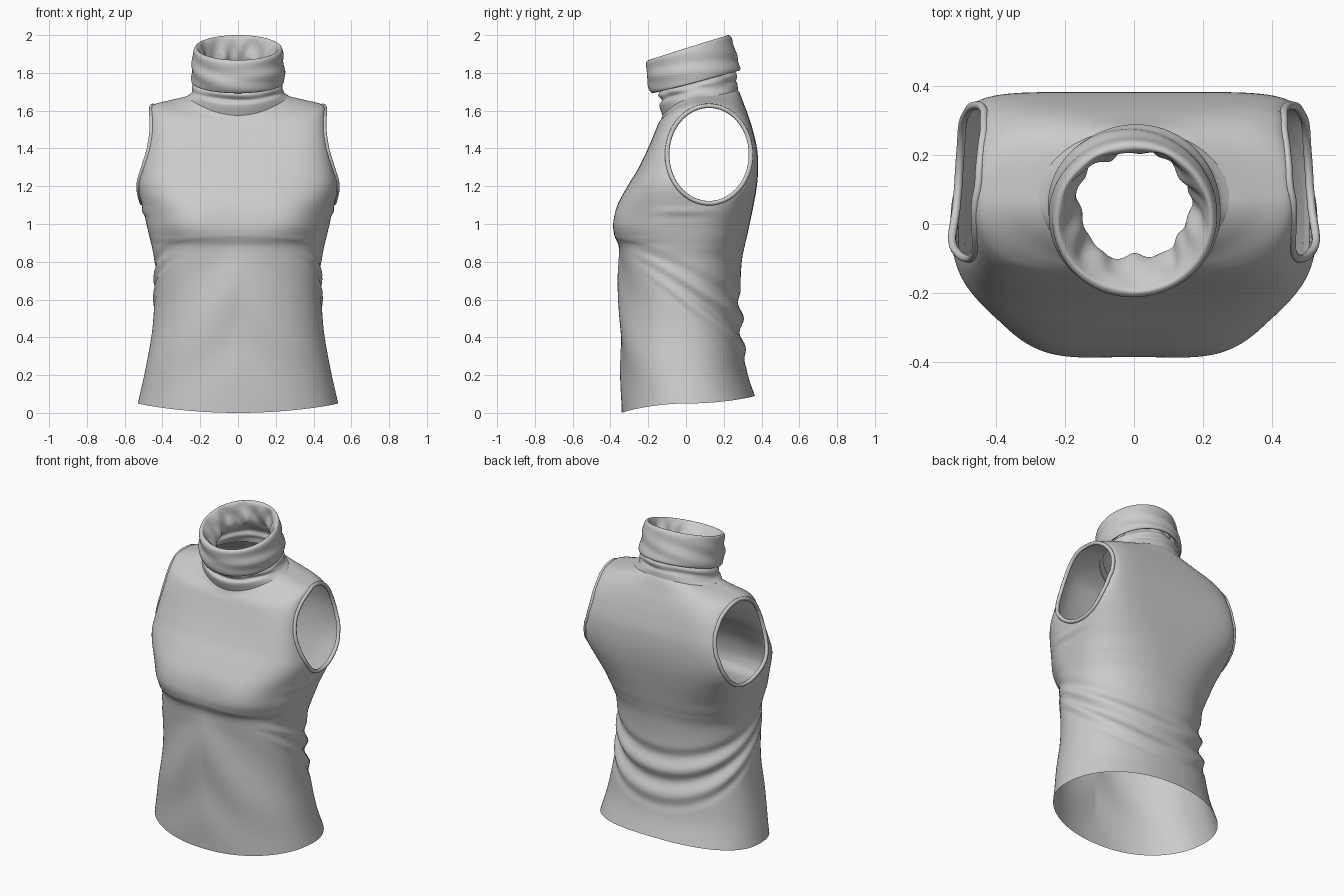
import bpy, bmesh, math

if "Cube" in bpy.data.objects:
    bpy.data.objects.remove(bpy.data.objects["Cube"])

COLS = 200


def spline(rows, steps):
    """Catmull-Rom interpolation through rows of ring parameters."""
    out = []
    n = len(rows)
    for i in range(n - 1):
        p0, p1, p2, p3 = (rows[max(i - 1, 0)], rows[i], rows[i + 1], rows[min(i + 2, n - 1)])
        for k in range(steps):
            t = k / steps
            out.append([0.5 * (2 * b + (c - a) * t + (2 * a - 5 * b + 4 * c - d) * t * t
                               + (3 * b - a - 3 * c + d) * t ** 3)
                        for a, b, c, d in zip(p0, p1, p2, p3)])
    out.append(list(rows[-1]))
    return out


def loft(rings, steps, offset, tilted=False):
    """Ring = front y, back y, half width, front and back squareness, z at front, side, back."""
    bm = bmesh.new()
    rows = spline(rings, steps)
    grid = []
    for r, (yf, yb, hw, nf, nb, zf, zs, zb) in enumerate(rows):
        line = []
        v = r / (len(rows) - 1)
        tilt = min(1, v / 0.2) if tilted else 0
        for c in range(COLS):
            a = 2 * math.pi * c / COLS
            ca, sa = math.cos(a), math.sin(a)
            n = nf if sa < 0 else nb
            k = (abs(ca) ** n + abs(sa) ** n) ** (-1 / n)
            x = hw * k * ca
            y = (yf + yb) / 2 + (yb - yf) / 2 * k * sa
            flat = zs + (zb - zf) / 2 * sa + ((zf + zb) / 2 - zs) * sa * sa
            draped = zs + ((zf if sa < 0 else zb) - zs) * sa * sa
            z = draped + (flat - draped) * tilt
            d = offset(a, z, v)
            line.append(bm.verts.new((x + d * ca, y + d * sa, z)))
        grid.append(line)
    for lo, hi in zip(grid, grid[1:]):
        for c in range(COLS):
            e = (c + 1) % COLS
            bm.faces.new((lo[c], lo[e], hi[e], hi[c]))
    return bm


def finish(bm, name):
    me = bpy.data.meshes.new(name)
    bm.to_mesh(me)
    bm.free()
    me.shade_smooth()
    ob = bpy.data.objects.new(name, me)
    bpy.context.collection.objects.link(ob)
    return ob


def cord(points, name, radius):
    cu = bpy.data.curves.new(name, 'CURVE')
    cu.dimensions = '3D'
    cu.bevel_depth = radius
    cu.bevel_resolution = 2
    sp = cu.splines.new('POLY')
    sp.points.add(len(points) - 1)
    for p, co in zip(sp.points, points):
        p.co = (*co, 1)
    sp.use_cyclic_u = True
    ob = bpy.data.objects.new(name, cu)
    bpy.context.collection.objects.link(ob)


def bell(x, centre, width):
    return math.exp(-((x - centre) / width) ** 2)


# Draped folds fanning from the underbust seam to the lower back
def body_folds(a, z, v):
    t = (1 + math.sin(a)) / 2
    top = 0.93 - 0.25 * t ** 1.1
    w = (top - z) / (0.10 + 0.33 * t)
    d = 0.004 / (1 + math.exp(-(z - top) / 0.004)) * math.exp(-max(0, z - top) / 0.05)
    if 0 < w < 1:
        amp = 0.015 * min(1, max(0, t - 0.12) * 1.6)
        d += amp * math.cos(2 * math.pi * 2.63 * w + 0.5 * math.cos(2 * a)) * math.sin(math.pi * w) ** 0.6
    # soft diagonal drape on the front
    if z < top:
        fan = abs(math.cos(a)) * 4 + z * 7
        d += 0.007 * math.sin(fan * 1.6) * (1 - t) * min(1, z * 3) * min(1, (top - z) * 6)
    # small tucks under the arms
    side = abs(math.cos(a)) ** 12
    d += 0.006 * side * math.cos(70 * (z - 1.07)) * bell(z, 1.06, 0.03)
    # bust fullness, flattened towards the sides
    if math.sin(a) < 0:
        off = math.degrees(math.acos(min(1, abs(math.cos(a)))))
        d += bell(z, 1.02, 0.13) * (0.010 * bell(off, 64, 13) - 0.024 * bell(off, 36, 16))
    return d


body = loft([
    (-0.340, 0.365, 0.530, 2.2, 2.2, 0.00, 0.05, 0.09),
    (-0.345, 0.325, 0.495, 2.2, 2.2, 0.18, 0.20, 0.21),
    (-0.350, 0.305, 0.470, 2.2, 2.2, 0.35, 0.35, 0.35),
    (-0.353, 0.292, 0.450, 2.2, 2.2, 0.50, 0.50, 0.50),
    (-0.355, 0.285, 0.438, 2.2, 2.2, 0.65, 0.65, 0.65),
    (-0.355, 0.295, 0.440, 2.3, 2.3, 0.80, 0.80, 0.80),
    (-0.357, 0.310, 0.455, 2.4, 2.5, 0.88, 0.88, 0.88),
    (-0.374, 0.322, 0.468, 2.6, 2.7, 0.93, 0.93, 0.93),
    (-0.383, 0.337, 0.485, 2.9, 3.0, 1.00, 1.00, 1.00),
    (-0.362, 0.358, 0.510, 2.9, 3.8, 1.10, 1.10, 1.10),
    (-0.310, 0.375, 0.530, 3.1, 5.0, 1.20, 1.20, 1.20),
    (-0.255, 0.382, 0.515, 3.6, 6.5, 1.29, 1.30, 1.30),
    (-0.210, 0.376, 0.492, 4.2, 7.0, 1.38, 1.40, 1.40),
    (-0.175, 0.353, 0.475, 4.3, 6.0, 1.46, 1.50, 1.50),
    (-0.150, 0.328, 0.467, 3.6, 4.0, 1.52, 1.58, 1.58),
    (-0.137, 0.305, 0.450, 2.6, 2.6, 1.545, 1.63, 1.64),
    (-0.130, 0.288, 0.360, 2.1, 2.1, 1.56, 1.655, 1.685),
    (-0.125, 0.275, 0.275, 2.0, 2.0, 1.575, 1.675, 1.71),
], 8, body_folds)

# Elliptical armholes
CY, CZ, RY, RZ = 0.122, 1.368, 0.222, 0.258


def radial(co):
    return math.hypot((co.y - CY) / RY, (co.z - CZ) / RZ)


bmesh.ops.delete(body, geom=[v for v in body.verts if abs(v.co.x) > 0.3 and radial(v.co) < 1],
                 context='VERTS')
rim = {v for e in body.edges if e.is_boundary for v in e.verts
       if abs(v.co.x) > 0.3 and 1.0 < v.co.z < 1.68}
for side, label in ((1, "left"), (-1, "right")):
    loop = sorted((v for v in rim if v.co.x * side > 0),
                  key=lambda v: math.atan2((v.co.z - CZ) / RZ, (v.co.y - CY) / RY))
    for v in loop:
        k = radial(v.co)
        v.co.y = CY + (v.co.y - CY) / k
        v.co.z = CZ + (v.co.z - CZ) / k
    for _ in range(12):
        xs = [v.co.x for v in loop]
        for i, v in enumerate(loop):
            v.co.x = (xs[i - 1] + 2 * xs[i] + xs[(i + 1) % len(xs)]) / 4
    cord([v.co.copy() for v in loop[::3]], label + "_armhole_trim", 0.012)
finish(body, "bodice")


# Neck tube rising inside, turned over the rim into a folded collar
def neck_folds(a, z, v):
    return (bell(v, 0.38, 0.12) * (0.008 * math.sin(5 * a + 14 * z) + 0.006 * math.sin(8 * a - 30 * z + 1)
                                   + 0.004 * math.sin(13 * a + 25 * z))
            + bell(v, 0.78, 0.12) * 0.004 * math.sin(3 * a + 60 * (z - 0.07 * math.sin(a)))
            + bell(v, 0.17, 0.06) * 0.004 * math.sin(5 * a + 50 * z))


finish(loft([
    (-0.125, 0.275, 0.275, 2, 2, 1.575, 1.675, 1.71),
    (-0.142, 0.272, 0.250, 2, 2, 1.630, 1.690, 1.74),
    (-0.128, 0.262, 0.240, 2, 2, 1.655, 1.710, 1.76),
    (-0.145, 0.268, 0.235, 2, 2, 1.685, 1.740, 1.79),
    (-0.120, 0.240, 0.192, 2, 2, 1.720, 1.775, 1.83),
    (-0.100, 0.216, 0.163, 2, 2, 1.760, 1.820, 1.88),
    (-0.145, 0.212, 0.185, 2, 2, 1.820, 1.880, 1.94),
    (-0.178, 0.212, 0.207, 2, 2, 1.855, 1.920, 1.985),
    (-0.197, 0.224, 0.222, 2, 2, 1.868, 1.935, 2.000),
    (-0.212, 0.242, 0.236, 2, 2, 1.850, 1.920, 1.985),
    (-0.205, 0.260, 0.242, 2, 2, 1.805, 1.865, 1.92),
    (-0.208, 0.276, 0.246, 2, 2, 1.760, 1.815, 1.87),
    (-0.193, 0.288, 0.247, 2, 2, 1.710, 1.768, 1.828),
    (-0.175, 0.280, 0.238, 2, 2, 1.692, 1.750, 1.812),
    (-0.150, 0.255, 0.212, 2, 2, 1.710, 1.770, 1.830),
], 6, neck_folds, True), "turtleneck_collar")
